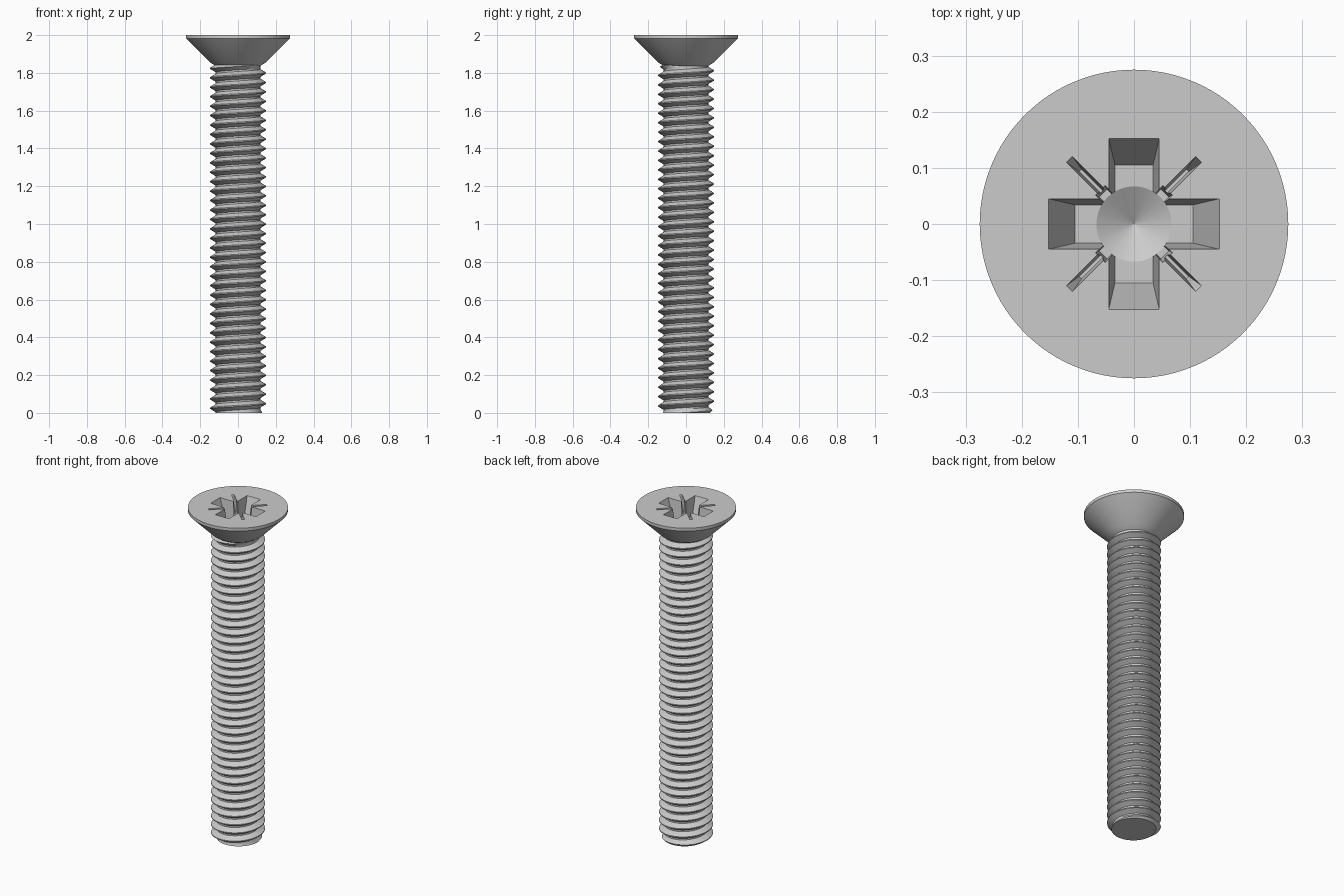
import bpy, bmesh
from math import sin, cos, pi

if "Cube" in bpy.data.objects:
    bpy.data.objects.remove(bpy.data.objects["Cube"])

PITCH, CREST, ROOT = 0.05, 0.148, 0.118
TOP = 2.0


def make_object(name, bm):
    bmesh.ops.recalc_face_normals(bm, faces=bm.faces)
    mesh = bpy.data.meshes.new(name)
    bm.to_mesh(mesh)
    bm.free()
    ob = bpy.data.objects.new(name, mesh)
    bpy.context.collection.objects.link(ob)
    return ob


def loft(name, rings):
    """Closed solid through rings of equal point count."""
    bm = bmesh.new()
    rows = [[bm.verts.new(p) for p in ring] for ring in rings]
    n = len(rows[0])
    for a, b in zip(rows, rows[1:]):
        for i in range(n):
            k = (i + 1) % n
            bm.faces.new((a[i], a[k], b[k], b[i]))
    bm.faces.new(rows[0])
    bm.faces.new(rows[-1])
    return make_object(name, bm)


def circle(r, z, n=96):
    return [(r * cos(2 * pi * i / n), r * sin(2 * pi * i / n), z) for i in range(n)]


def cross(reach, half, z, rot):
    pts = []
    for k in range(4):
        a = rot + k * pi / 2
        for x, y in ((reach, -half), (reach, half), (half, half)):
            pts.append((x * cos(a) - y * sin(a), x * sin(a) + y * cos(a), z))
    return pts


def cross_cutter(name, top, floor, z_floor, rot=0.0):
    """Tapered cross, extended slightly above the head."""
    over = 0.02
    f = 1 + over / (TOP - z_floor)
    ext = [b + (t - b) * f for t, b in zip(top, floor)]
    return loft(name, [cross(*floor, z_floor, rot), cross(*ext, TOP + over, rot)])


def smooth(ob):
    bpy.ops.object.select_all(action='DESELECT')
    ob.select_set(True)
    bpy.context.view_layer.objects.active = ob
    bpy.ops.object.shade_smooth_by_angle(angle=pi / 6)


# Countersunk head with a short core reaching into the shank
head = loft("countersunk_head", [circle(r, z) for r, z in (
    (0.115, 1.79), (0.115, 1.835), (0.148, 1.855), (0.275, 1.982), (0.275, TOP))])

# Drive recess: main cross, corner notches, diagonal slits, conical pit
cutters = [
    cross_cutter("cross_cutter", (0.152, 0.045), (0.105, 0.034), 1.87),
    cross_cutter("notch_cutter", (0.085, 0.012), (0.078, 0.010), 1.87, pi / 4),
    cross_cutter("slit_cutter", (0.163, 0.0075), (0.135, 0.003), 1.925, pi / 4),
    loft("pit_cutter", [circle(r, z, 64) for r, z in (
        (0.0005, 1.83), (0.067, 1.87), (0.067, 2.02))]),
]
bpy.context.view_layer.objects.active = head
for c in cutters:
    c.hide_render = True
    mod = head.modifiers.new(c.name, 'BOOLEAN')
    mod.operation = 'DIFFERENCE'
    mod.solver = 'EXACT'
    mod.object = c
    bpy.ops.object.modifier_apply(modifier=mod.name)
    bpy.data.objects.remove(c)
smooth(head)

# Threaded shank: a helical strip whose edge welds to the next turn
N, TURNS, Z_END = 48, 40, 1.845
PROFILE = ((0.0, ROOT), (0.17, ROOT), (0.53, CREST), (0.64, CREST))
bm = bmesh.new()
rows = []
for i in range(N * TURNS + 1):
    a = 2 * pi * i / N
    row = []
    for f, r in PROFILE:
        z = PITCH * (i / N + f - 1.6)
        r = min(r, 0.126 + max(z, 0))                       # chamfered tip
        r = min(r, ROOT + max(Z_END - z, 0) * 1.8)          # thread run-out
        row.append(bm.verts.new((r * cos(a), r * sin(a), z)))
    rows.append(row)
for i in range(N * (TURNS - 1)):
    a = rows[i] + [rows[i + N][0]]
    b = rows[i + 1] + [rows[i + 1 + N][0]]
    for j in range(4):
        bm.faces.new((a[j], b[j], b[j + 1], a[j + 1]))
for z, up in ((0, 1), (Z_END, -1)):
    bmesh.ops.bisect_plane(bm, geom=bm.verts[:] + bm.edges[:] + bm.faces[:],
                           plane_co=(0, 0, z), plane_no=(0, 0, up), clear_inner=True)
# Flat tip
tip = [e for e in bm.edges if e.is_boundary and all(abs(v.co.z) < 1e-4 for v in e.verts)]
bmesh.ops.holes_fill(bm, edges=tip, sides=0)
smooth(make_object("threaded_shank", bm))
